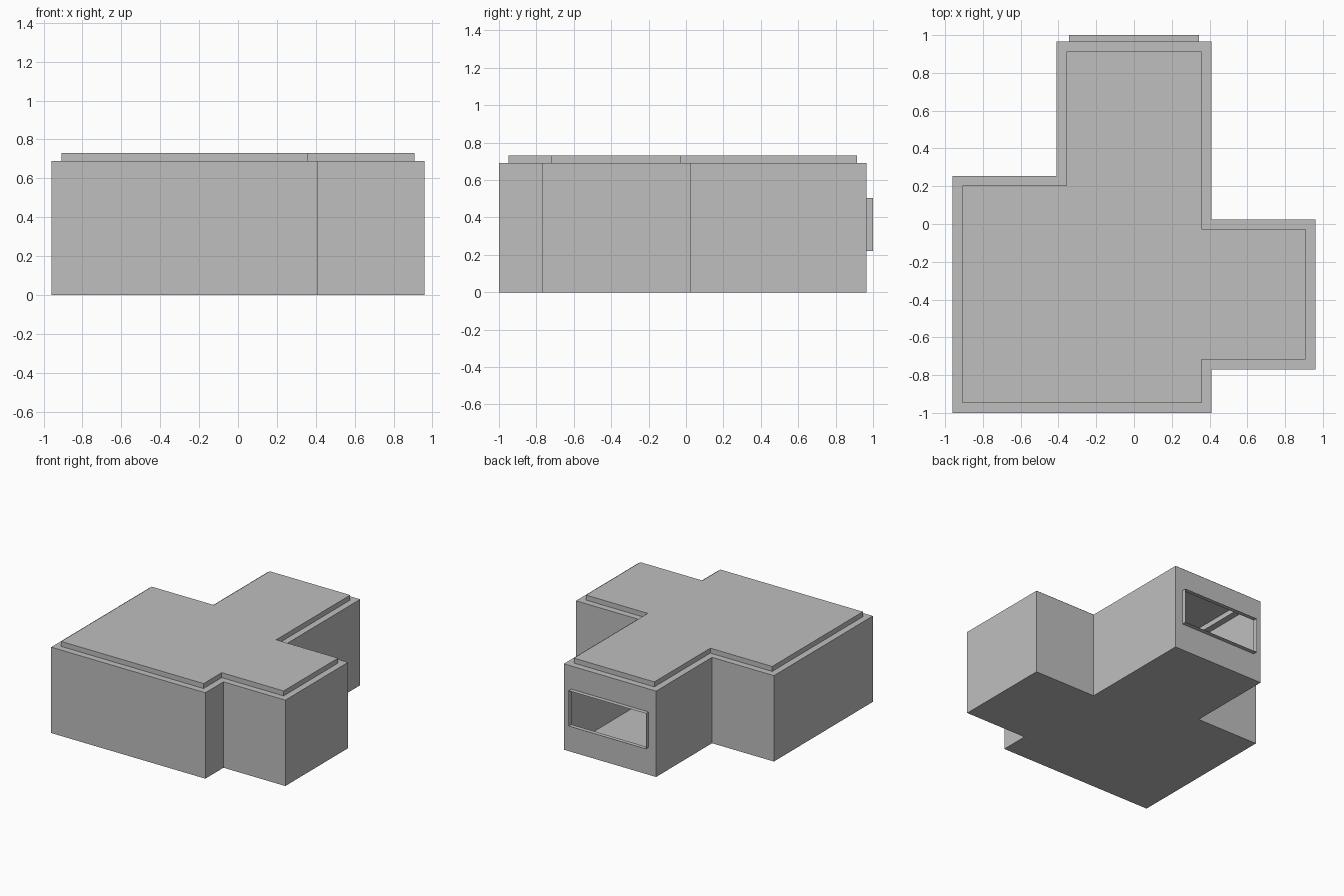
import bpy, bmesh
from mathutils import Vector

cube = bpy.data.objects.get("Cube")
if cube:
    bpy.data.objects.remove(cube, do_unlink=True)

GREY = (0.52, 0.52, 0.52, 1)
grey = bpy.data.materials.new("plain grey")
grey.use_nodes = True
grey.diffuse_color = GREY
grey.node_tree.nodes["Principled BSDF"].inputs["Base Color"].default_value = GREY

BACK, WALL_TOP, ROOF_TOP, LEDGE = 0.965, 0.69, 0.73, 0.052
OUTLINE = [(-0.96, -1), (0.41, -1), (0.41, -0.77), (0.96, -0.77), (0.96, 0.025),
           (0.41, 0.025), (0.41, BACK), (-0.41, BACK), (-0.41, 0.255), (-0.96, 0.255)]
WINDOW = [(-0.343, 0.22), (0.343, 0.22), (0.343, 0.505), (-0.343, 0.505)]


def finish(name, bm):
    mesh = bpy.data.meshes.new(name)
    bm.to_mesh(mesh)
    bm.free()
    mesh.materials.append(grey)
    obj = bpy.data.objects.new(name, mesh)
    bpy.context.collection.objects.link(obj)


def window_loop(bm, y):
    verts = [bm.verts.new((x, y, z)) for x, z in WINDOW]
    return [bm.edges.new((verts[i - 1], verts[i])) for i in range(4)]


def extrude_up(bm, face, height):
    """Raise a face on new side walls and return the raised face."""
    made = bmesh.ops.extrude_face_region(bm, geom=[face])["geom"]
    bmesh.ops.translate(bm, vec=(0, 0, height),
                        verts=[g for g in made if isinstance(g, bmesh.types.BMVert)])
    return next(g for g in made if isinstance(g, bmesh.types.BMFace))


# Hollow building: floor, walls, ledge and raised roof as one thin shell
bm = bmesh.new()
floor = bm.faces.new([bm.verts.new((x, y, 0)) for x, y in OUTLINE])
top = extrude_up(bm, floor, WALL_TOP)
bmesh.ops.inset_region(bm, faces=[top], thickness=LEDGE, use_even_offset=True)
old_top = extrude_up(bm, top, ROOF_TOP - WALL_TOP)

# Close the floor if the extrusion moved it away, and open the shell under the roof
flat = [f for f in bm.faces if abs(f.normal.z) > 0.9]
if not any(f.calc_center_median().z < 0.01 for f in flat):
    ring = [next(v for v in bm.verts if (v.co - Vector((x, y, 0))).length < 0.001)
            for x, y in reversed(OUTLINE)]
    bm.faces.new(ring)
inner = [f for f in flat if len(f.verts) == len(OUTLINE)
         and abs(f.calc_center_median().z - WALL_TOP) < 0.01]
bmesh.ops.delete(bm, geom=inner, context="FACES_ONLY")

# Open window in the back wall
bm.normal_update()
bmesh.ops.recalc_face_normals(bm, faces=bm.faces[:])
wall = next(f for f in bm.faces
            if f.normal.y > 0.9 and abs(f.calc_center_median().y - BACK) < 0.01)
rim = list(wall.edges)
bmesh.ops.delete(bm, geom=[wall], context="FACES_ONLY")
bmesh.ops.bridge_loops(bm, edges=rim + window_loop(bm, BACK))
bmesh.ops.recalc_face_normals(bm, faces=bm.faces[:])
finish("building_shell", bm)

# Thin window surround standing out from the back wall
bm = bmesh.new()
bmesh.ops.bridge_loops(bm, edges=window_loop(bm, BACK) + window_loop(bm, 1.0))
bmesh.ops.recalc_face_normals(bm, faces=bm.faces[:])
finish("window_surround", bm)
